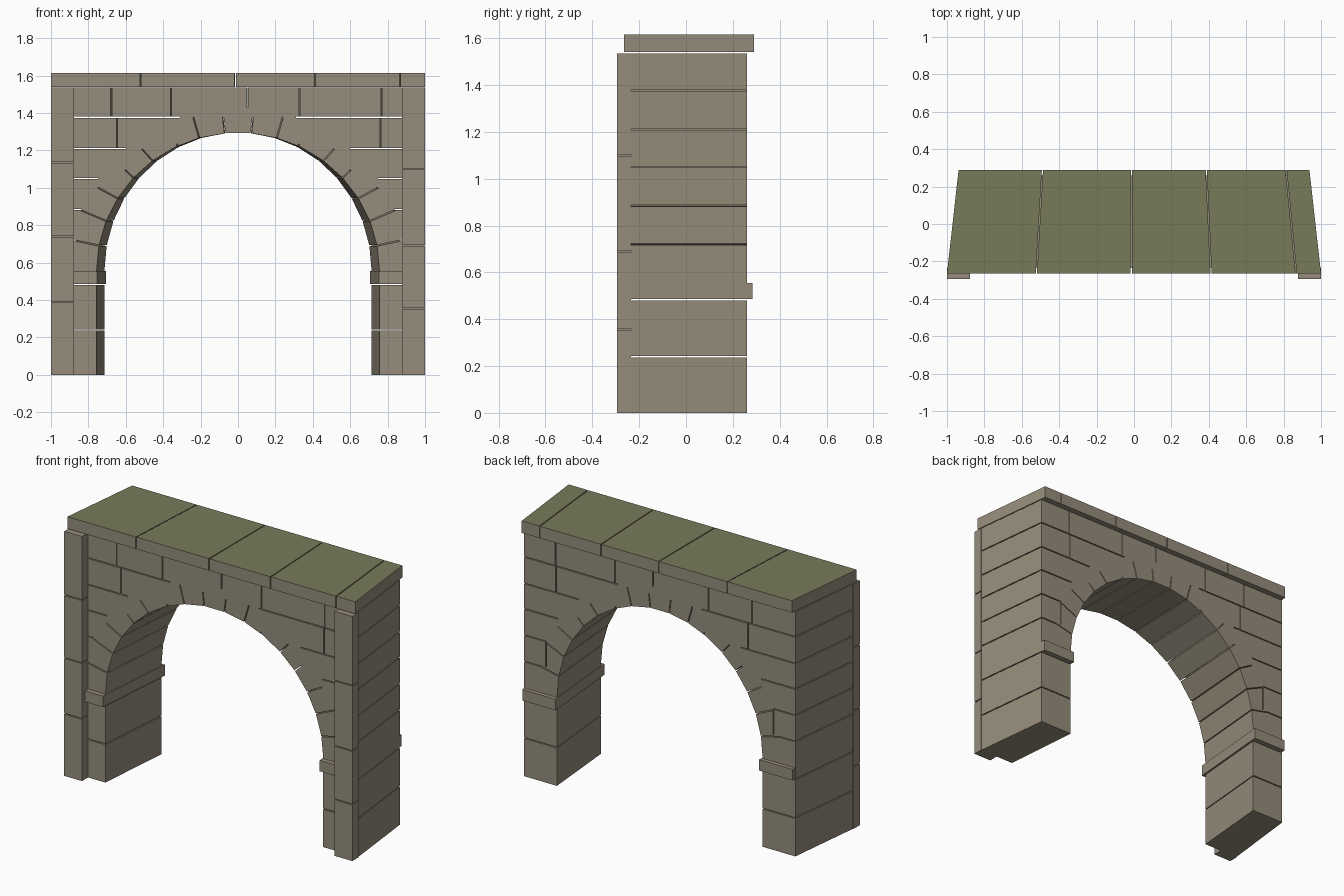
import bpy, bmesh, math
from mathutils import Vector

cube = bpy.data.objects.get("Cube")
if cube:
    bpy.data.objects.remove(cube, do_unlink=True)

FRONT, BACK = -0.235, 0.26        # wall faces
LEDGE_FRONT, LEDGE_BACK = -0.265, 0.29
SPRING, RX, RZ = 0.555, 0.759, 0.74
WALL_TOP = 1.535
GAP = 0.006


def material(name, rgb):
    m = bpy.data.materials.new(name)
    m.use_nodes = True
    m.diffuse_color = (*rgb, 1)
    m.node_tree.nodes["Principled BSDF"].inputs["Base Color"].default_value = (*rgb, 1)
    return m


stone = material("tan stone", (0.305, 0.268, 0.2))
moss = material("mossy olive", (0.19, 0.196, 0.105))


def prism(bm, outline, y0, y1):
    """Extrude an x-z outline from y0 to y1."""
    a = [bm.verts.new((x, y0, z)) for x, z in outline]
    b = [bm.verts.new((x, y1, z)) for x, z in outline]
    bm.faces.new(a)
    bm.faces.new(b[::-1])
    n = len(a)
    for i in range(n):
        j = (i + 1) % n
        bm.faces.new((a[j], a[i], b[i], b[j]))


def block(bm, x0, x1, z0, z1, y0, y1):
    prism(bm, [(x0, z0), (x1, z0), (x1, z1), (x0, z1)], y0, y1)


def slot(bm, p, q, y0=-0.5, y1=0.5):
    """Thin joint cutter running from p to q in the x-z plane."""
    p, q = Vector(p), Vector(q)
    d = (q - p).normalized()
    n = Vector((-d.y, d.x)) * GAP / 2
    prism(bm, [p - n, q - n, q + n, p + n], y0, y1)


def taper(bm):
    """Narrow the plan toward the back."""
    for v in bm.verts:
        v.co.x *= 1 - max(0, v.co.y - LEDGE_FRONT) * 0.112


def finish(name, bm, tapered=True):
    if tapered:
        taper(bm)
    bmesh.ops.recalc_face_normals(bm, faces=bm.faces)
    me = bpy.data.meshes.new(name)
    bm.to_mesh(me)
    bm.free()
    me.materials.append(stone)
    ob = bpy.data.objects.new(name, me)
    bpy.context.scene.collection.objects.link(ob)
    return ob


def arch_point(k, f=1.0):
    a = math.pi * k / 17
    return (RX * f * math.cos(a), SPRING + RZ * f * math.sin(a))


# Wall with arched opening
bm = bmesh.new()
arch = [arch_point(k) for k in range(18)]
prism(bm, [(1, 0), (1, WALL_TOP), (-1, WALL_TOP), (-1, 0), (-RX, 0)]
      + arch[::-1] + [(RX, 0)], FRONT, BACK)
wall = finish("arch_wall", bm, tapered=False)

# Masonry joints, cut through the wall on both sides
bm = bmesh.new()
courses = [(0.24, 0.7), (0.483, 0.7), (0.72, 0.87), (0.885, 0.84),
           (1.05, 0.75), (1.21, 0.6), (1.377, 0.31)]
joint_ends = [(0.873, 0.718), (0.842, 0.88), (0.75, 1.0), (0.605, 1.095),
              (0.515, 1.207), (0.325, 1.235), (0.24, 1.377), (0.08, 1.377)]
for s in (1, -1):
    for z, x in courses:
        slot(bm, (s * x, z), (s * 1.1, z))
    for k, (x, z) in enumerate(joint_ends, 1):
        px, pz = arch_point(k, 0.98)
        slot(bm, (s * px, pz), (s * x, z))
    slot(bm, (s * 0.84, 0.725), (s * 0.84, 0.88), 0.15)
for x in (-0.68, -0.36, 0.33, 0.77):
    slot(bm, (x, 1.38), (x, 1.6))
slot(bm, (0.05, 1.43), (0.05, 1.6))
for x in (-0.65, 0.765):
    slot(bm, (x, 1.213), (x, 1.375))
cutter = finish("joint_cutter", bm, tapered=False)
cutter.hide_render = True

mod = wall.modifiers.new("joints", "BOOLEAN")
mod.operation = "DIFFERENCE"
mod.solver = "EXACT"
mod.use_self = True
mod.object = cutter
bpy.context.view_layer.update()
evaluated = wall.evaluated_get(bpy.context.evaluated_depsgraph_get())
carved = bpy.data.meshes.new_from_object(evaluated)
wall.modifiers.clear()
bm = bmesh.new()
bm.from_mesh(carved)
taper(bm)
bm.to_mesh(wall.data)
bm.free()
bpy.data.meshes.remove(carved)
bpy.data.objects.remove(cutter, do_unlink=True)

# Impost ledges and front pilasters
for side, s, joints in (("left", 1, (0.355, 0.69, 1.1)), ("right", -1, (0.39, 0.74, 1.135))):
    bm = bmesh.new()
    block(bm, s * 0.753, s * 0.999, 0.486, SPRING, LEDGE_FRONT, 0.285)
    finish(side + "_impost", bm)
    bm = bmesh.new()
    levels = (0, *joints, WALL_TOP)
    for i, (a, b) in enumerate(zip(levels, levels[1:])):
        block(bm, s * 0.877, s, a + (GAP / 2 if i else 0),
              b - (GAP / 2 if i < 3 else 0), -0.295, FRONT)
    finish(side + "_pilaster", bm, tapered=False)

# Coping stones with mossy tops
bm = bmesh.new()
ends = (-1, -0.522, -0.015, 0.412, 0.867, 1)
for i, (a, b) in enumerate(zip(ends, ends[1:])):
    block(bm, a + (GAP / 2 if i else 0), b - (GAP / 2 if i < 4 else 0),
          1.54, 1.615, LEDGE_FRONT, LEDGE_BACK)
coping = finish("coping", bm)
coping.data.materials.append(moss)
for f in coping.data.polygons:
    if f.normal.z > 0.9:
        f.material_index = 1
